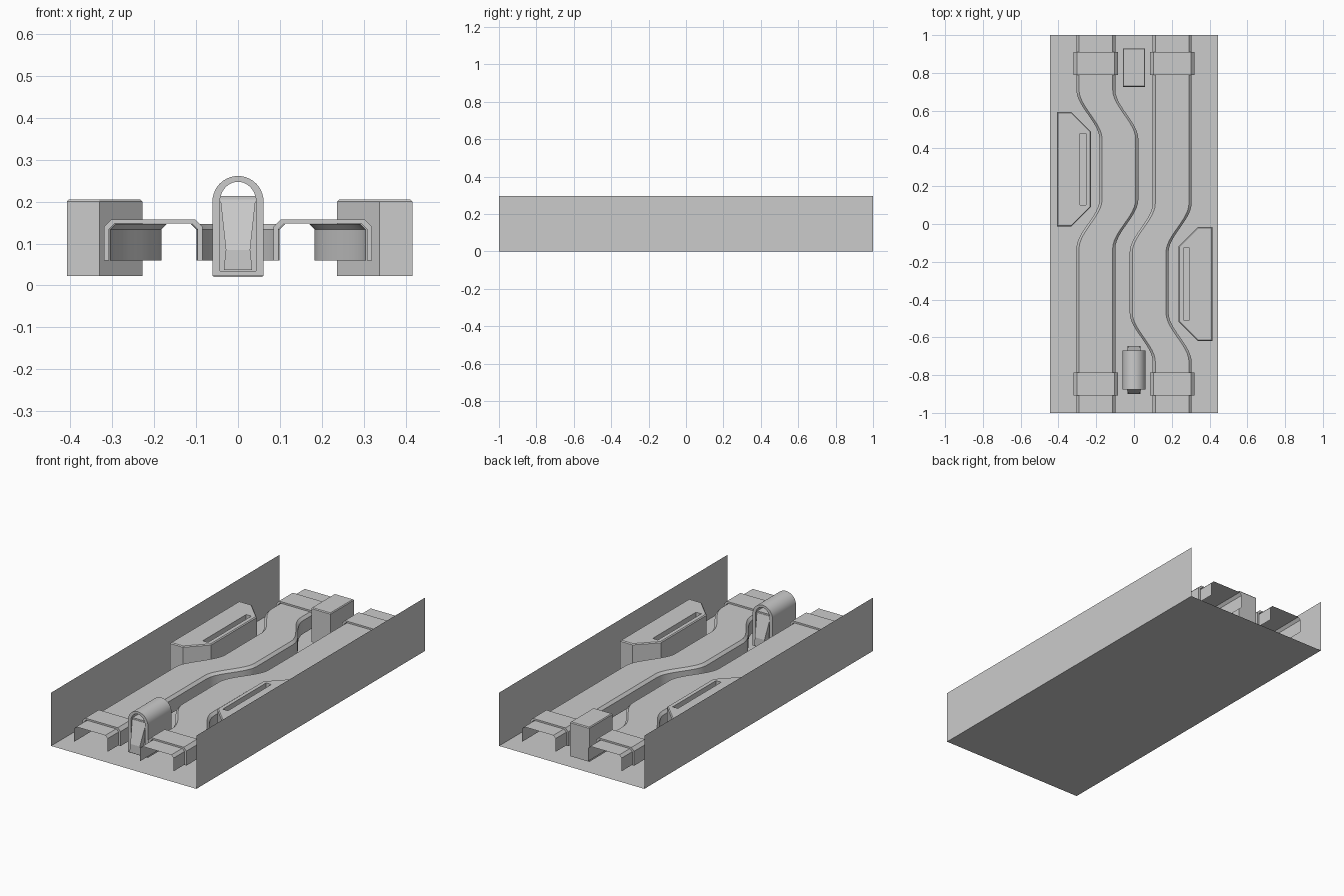
import bpy, bmesh, math

if "Cube" in bpy.data.objects:
    bpy.data.objects.remove(bpy.data.objects["Cube"])

gray = bpy.data.materials.new("light gray")
gray.diffuse_color = (0.6, 0.6, 0.6, 1)
gray.use_nodes = True
gray.node_tree.nodes["Principled BSDF"].inputs["Base Color"].default_value = gray.diffuse_color


def finish(name, bm, smooth=False, closed=True):
    if closed:
        bmesh.ops.recalc_face_normals(bm, faces=bm.faces[:])
    me = bpy.data.meshes.new(name)
    bm.to_mesh(me)
    bm.free()
    ob = bpy.data.objects.new(name, me)
    bpy.context.collection.objects.link(ob)
    me.materials.append(gray)
    if smooth:
        bpy.ops.object.select_all(action='DESELECT')
        ob.select_set(True)
        bpy.context.view_layer.objects.active = ob
        bpy.ops.object.shade_smooth_by_angle(angle=math.radians(30))
    return ob


def loft(bm, rings, cyclic=True, caps=False):
    """Skin a list of equal-length point rings."""
    vs = [[bm.verts.new(p) for p in r] for r in rings]
    n = len(vs[0])
    for a, b in zip(vs, vs[1:]):
        for i in range(n if cyclic else n - 1):
            j = (i + 1) % n
            bm.faces.new((a[i], a[j], b[j], b[i]))
    if caps:
        bm.faces.new(vs[0])
        bm.faces.new(vs[-1])
    return vs


def rect(hx, hy, z, cy=0):
    return [(-hx, cy - hy, z), (hx, cy - hy, z), (hx, cy + hy, z), (-hx, cy + hy, z)]


# Open tray: floor and two thin side walls
W, H = 0.445, 0.295
bm = bmesh.new()
loft(bm, [[(x, y, z) for x, z in ((-W, H), (-W, 0), (W, 0), (W, H))] for y in (1, -1)], cyclic=False)
for f in bm.faces:
    f.normal_update()
if sum(f.normal.z for f in bm.faces) < 0:
    bmesh.ops.reverse_faces(bm, faces=bm.faces[:])
finish("tray", bm, closed=False)


def u_profile(half, top, ch, bottom=0.06):
    """Upside-down U with chamfered corners, in x and z."""
    return [(-half, bottom), (-half, top - ch), (-half + ch, top),
            (half - ch, top), (half, top - ch), (half, bottom)]


def bend(y, centre):
    t = (0.42 - abs(y - centre)) / 0.26
    t = min(1, max(0, t))
    return 0.122 * t * t * (3 - 2 * t)


# Bending conduits with raised collars near both ends
for side, s, centre in (("left", 1, 0.29), ("right", -1, -0.31)):
    cx = -0.202 * s
    ys = [-1] + [centre + k * (0.16 + 0.26 * i / 12)
                 for k, rng in ((-1, range(12, -1, -1)), (1, range(13))) for i in rng] + [1]
    bm = bmesh.new()
    loft(bm, [[(cx + s * bend(y, centre) + x, y, z) for x, z in u_profile(0.103, 0.147, 0.014)]
              for y in ys], cyclic=False)
    for f in bm.faces:
        f.normal_update()
    if sum(f.normal.z for f in bm.faces) < 0:
        bmesh.ops.reverse_faces(bm, faces=bm.faces[:])
    finish(side + "_conduit", bm, smooth=True, closed=False)
    ring = u_profile(0.117, 0.157, 0.017) + u_profile(0.106, 0.148, 0.014)[::-1]
    for end, y0 in (("front", -0.907), ("back", 0.79)):
        bm = bmesh.new()
        loft(bm, [[(cx + x, y, z) for x, z in ring] for y in (y0, y0 + 0.12)], caps=True)
        finish(f"{side}_{end}_collar", bm)

# Side housings with a recessed slot in the top
for side, s, ox, cy in (("left", 1, 0, 0.29), ("right", -1, 0.008, -0.318)):
    outline = [(-0.408, 0.302), (-0.33, 0.302), (-0.228, 0.2),
               (-0.228, -0.2), (-0.33, -0.302), (-0.408, -0.302)]
    bm = bmesh.new()
    vs = loft(bm, [[(s * x + ox, s * y + cy, z) for x, y in outline] for z in (0.022, 0.205)], caps=True)
    bmesh.ops.recalc_face_normals(bm, faces=bm.faces[:])
    top = [e for e in bm.edges if all(v in vs[1] for v in e.verts)]
    bmesh.ops.bevel(bm, geom=top, offset=0.005, segments=1, affect='EDGES')
    box = finish(side + "_housing", bm)
    bm = bmesh.new()
    loft(bm, [[(s * x + ox, s * y + cy, z) for x, y in
               ((-0.286, -0.19), (-0.254, -0.19), (-0.254, 0.19), (-0.286, 0.19))]
              for z in (0.175, 0.25)], caps=True)
    cutter = finish(side + "_slot_cutter", bm)
    cutter.hide_render = True
    cutter.hide_set(True)
    mod = box.modifiers.new("slot", 'BOOLEAN')
    mod.operation = 'DIFFERENCE'
    mod.solver = 'EXACT'
    mod.object = cutter

# Plain block at the back
bm = bmesh.new()
loft(bm, [rect(0.059, 0.102, 0.02, 0.828), rect(0.059, 0.102, 0.205, 0.828),
          rect(0.055, 0.098, 0.21, 0.828)], caps=True)
finish("back_block", bm)


def arch(half, bottom, spring, rise, n=20):
    pts = [(half * math.cos(math.pi * i / n), spring + rise * math.sin(math.pi * i / n))
           for i in range(n + 1)]
    return [(half, bottom)] + pts + [(-half, bottom)]


# Arched hollow shell at the front
CY = -0.773
bm = bmesh.new()
outer, inner = arch(0.061, 0.022, 0.2, 0.061), arch(0.043, 0.035, 0.2, 0.047)
rings = [(outer, CY - 0.103), (outer, CY + 0.103), (inner, CY + 0.103), (inner, CY - 0.103),
         (outer, CY - 0.103)]
loft(bm, [[(x, y, z) for x, z in prof] for prof, y in rings])
bmesh.ops.remove_doubles(bm, verts=bm.verts[:], dist=1e-5)
finish("arch_shell", bm, smooth=True)

# Core filling the arch below its window
bm = bmesh.new()
loft(bm, [rect(0.0435, 0.09, 0.034, CY), rect(0.0435, 0.09, 0.213, CY)], caps=True)
finish("arch_core", bm)

# Sloping tapered wedge that sticks out at both ends of the arch
bm = bmesh.new()
loft(bm, [rect(0.034, 0.128, 0.037, CY), rect(0.029, 0.128, 0.085, CY),
          rect(0.042, 0.092, 0.205, CY)], caps=True)
finish("arch_wedge", bm)
